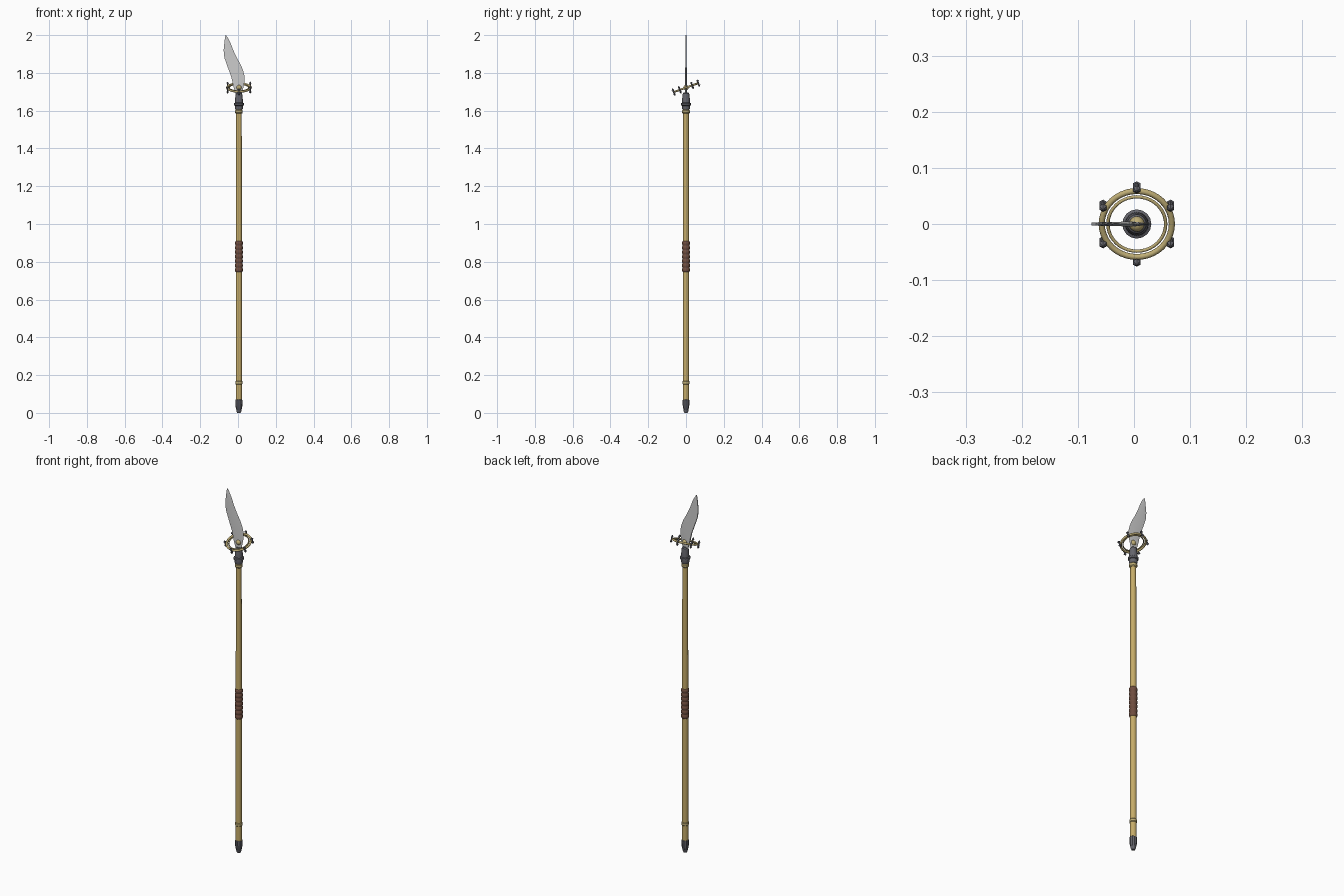
import bpy, bmesh, math
from mathutils import Matrix, Vector

if "Cube" in bpy.data.objects:
    bpy.data.objects.remove(bpy.data.objects["Cube"])

CX = 0.005          # shaft axis
TILT = Matrix.Translation((CX, 0, 1.722)) @ Matrix.Rotation(math.radians(20), 4, 'X')


def mat(name, rgb):
    m = bpy.data.materials.new(name)
    m.diffuse_color = (*rgb, 1)
    m.use_nodes = True
    m.node_tree.nodes["Principled BSDF"].inputs["Base Color"].default_value = m.diffuse_color
    return m


WOOD = mat("wood", (0.56, 0.41, 0.14))
BRASS = mat("brass", (0.52, 0.42, 0.18))
LEATHER = mat("leather", (0.16, 0.075, 0.05))
IRON = mat("iron", (0.13, 0.13, 0.15))
STEEL = mat("steel", (0.62, 0.63, 0.65))


def finish(bm, name, material, smooth=35):
    bmesh.ops.recalc_face_normals(bm, faces=bm.faces)
    me = bpy.data.meshes.new(name)
    bm.to_mesh(me)
    bm.free()
    ob = bpy.data.objects.new(name, me)
    bpy.context.collection.objects.link(ob)
    me.materials.append(material)
    if smooth:
        bpy.ops.object.select_all(action='DESELECT')
        ob.select_set(True)
        bpy.context.view_layer.objects.active = ob
        bpy.ops.object.shade_smooth_by_angle(angle=math.radians(smooth))
    return ob


def lathe(name, profile, material, sides=16, smooth=35):
    """Capped turned part from (radius, z) pairs about the shaft axis."""
    bm = bmesh.new()
    rings = [[bm.verts.new((CX + r * math.cos(math.tau * i / sides),
                            r * math.sin(math.tau * i / sides), z))
              for i in range(sides)] for r, z in profile]
    for a, b in zip(rings, rings[1:]):
        for i in range(sides):
            j = (i + 1) % sides
            bm.faces.new((a[i], a[j], b[j], b[i]))
    bm.faces.new(rings[0])
    bm.faces.new(rings[-1])
    return finish(bm, name, material, smooth)


def torus(name, major, minor, material, n=40, k=10):
    bm = bmesh.new()
    rings = []
    for i in range(n):
        a = math.tau * i / n
        rings.append([bm.verts.new(TILT @ Vector((
            (major + minor * math.cos(math.tau * j / k)) * math.cos(a),
            (major + minor * math.cos(math.tau * j / k)) * math.sin(a),
            minor * math.sin(math.tau * j / k)))) for j in range(k)])
    for i in range(n):
        a, b = rings[i], rings[(i + 1) % n]
        for j in range(k):
            bm.faces.new((a[j], b[j], b[(j + 1) % k], a[(j + 1) % k]))
    return finish(bm, name, material, 60)


# Pole with its foot cap and bands
lathe("shaft", [(0.0165, 0.05), (0.0165, 0.75), (0.0145, 1.62)], WOOD)
lathe("foot_cap", [(0.009, 0), (0.012, 0.006), (0.018, 0.035), (0.019, 0.068),
                   (0.0165, 0.07)], IRON, 10, 20)
for label, z, r in (("lower", 0.16, 0.019), ("upper", 1.595, 0.020)):
    lathe(label + "_band", [(r - .004, z - .011), (r, z - .006), (r, z + .006),
                            (r - .004, z + .011)], BRASS)

# Ridged leather grip
grip = [(0.016, 0.745)]
turns, step = 7, 0.165 / 7
for i in range(turns):
    z = 0.745 + i * step
    grip += [(0.0175, z + .001), (0.0205, z + .006), (0.0205, z + step - .006),
             (0.0175, z + step - .001)]
grip.append((0.016, 0.91))
lathe("grip", grip, LEATHER)

# Iron socket holding the blade
lathe("socket", [(0.018, 1.605), (0.021, 1.612), (0.021, 1.626), (0.026, 1.629),
                 (0.026, 1.639), (0.021, 1.642), (0.020, 1.665), (0.017, 1.69),
                 (0.012, 1.695)], IRON)

# Curved blade: (z, back x, edge x), thick back on the left, sharp edge on the right
stations = [(1.67, -0.010, 0.018), (1.695, -0.014, 0.022), (1.72, -0.022, 0.028),
            (1.75, -0.029, 0.034), (1.78, -0.036, 0.035), (1.81, -0.047, 0.028),
            (1.84, -0.058, 0.016), (1.88, -0.072, -0.006), (1.92, -0.076, -0.025),
            (1.96, -0.072, -0.040), (1.985, -0.069, -0.053), (2.0, -0.066, -0.064)]
bm = bmesh.new()
rows = []
for i, (z, l, r) in enumerate(stations):
    t = 0.0055 - 0.003 * i / (len(stations) - 1)
    m = l + (r - l) * 0.4
    pts = [(l, -t * .8), (m, -t), (r, 0), (m, t), (l, t * .8)]
    rows.append([bm.verts.new((x, y, z)) for x, y in pts])
for a, b in zip(rows, rows[1:]):
    for j in range(5):
        k = (j + 1) % 5
        bm.faces.new((a[j], a[k], b[k], b[j]))
bm.faces.new(rows[0])
bm.faces.new(rows[-1])
finish(bm, "blade", STEEL, 25)

# Domed rivet through the blade
bm = bmesh.new()
bmesh.ops.create_uvsphere(bm, u_segments=16, v_segments=10, radius=0.014,
                          matrix=Matrix.Translation((CX, 0, 1.722)))
finish(bm, "rivet", BRASS)

# Tilted guard rings
torus("outer_ring", 0.0625, 0.0055, BRASS)
torus("inner_ring", 0.0515, 0.003, BRASS)

# Six double-ended studs around the outer ring
bm = bmesh.new()
for i in range(6):
    a = math.radians(30 + 60 * i)
    place = TILT @ Matrix.Translation((0.0695 * math.cos(a), 0.0695 * math.sin(a), 0))
    for sgn in (1, -1):
        flip = Matrix.Rotation(0 if sgn > 0 else math.pi, 4, 'X')
        for r1, r2, z0, z1 in ((0.004, 0.004, 0, 0.012), (0.0075, 0.0015, 0.011, 0.020)):
            bmesh.ops.create_cone(bm, cap_ends=True, segments=6, radius1=r1, radius2=r2,
                                  depth=z1 - z0, matrix=place @ flip @
                                  Matrix.Translation((0, 0, (z0 + z1) / 2)))
finish(bm, "ring_studs", IRON, 0)
